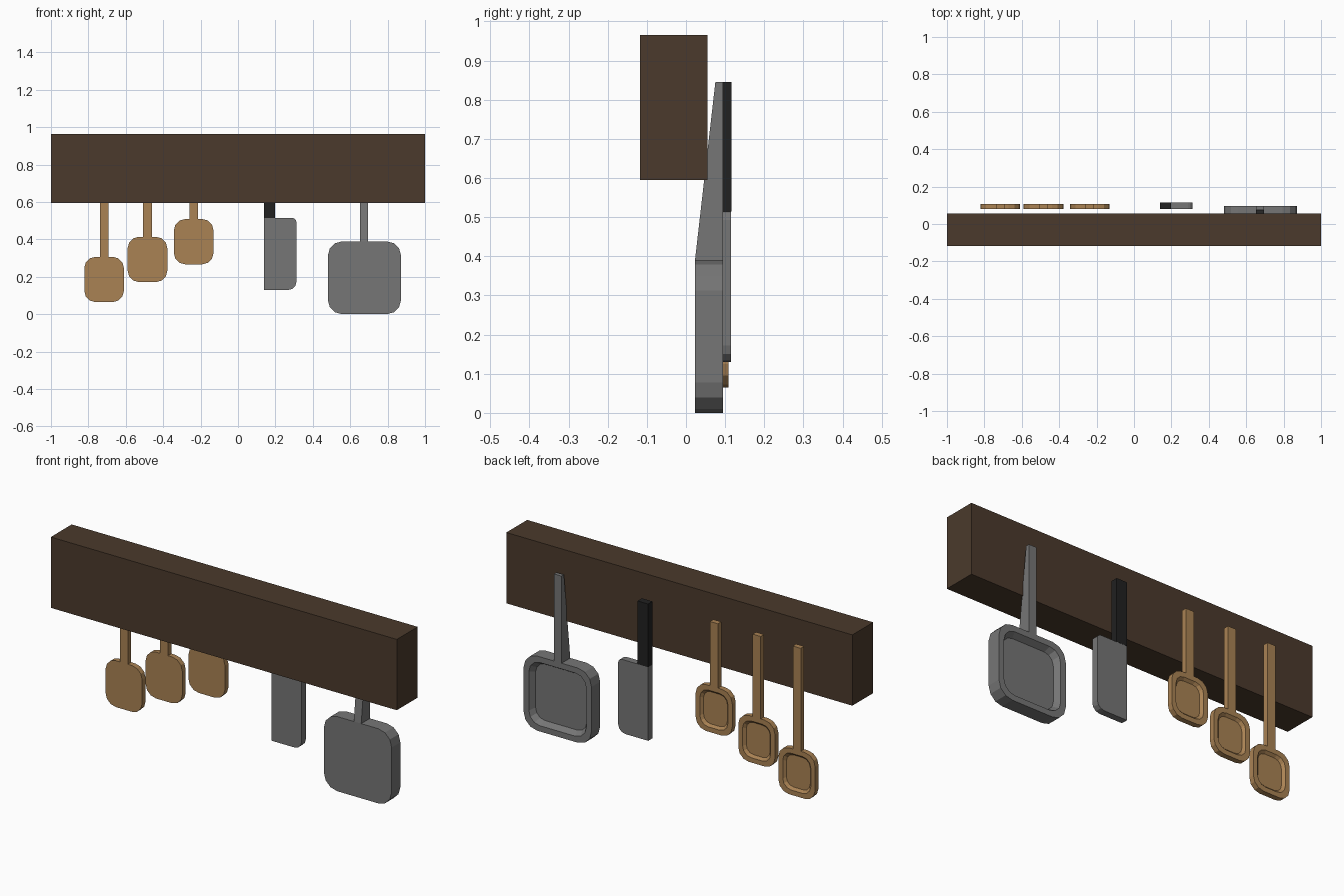
import bpy, bmesh, math

if "Cube" in bpy.data.objects:
    bpy.data.objects.remove(bpy.data.objects["Cube"])


def material(name, color):
    m = bpy.data.materials.new(name)
    m.diffuse_color = (*color, 1)
    m.use_nodes = True
    m.node_tree.nodes["Principled BSDF"].inputs["Base Color"].default_value = m.diffuse_color
    return m


BROWN = material("dark_wood", (0.07, 0.042, 0.025))
TAN = material("light_wood", (0.40, 0.225, 0.088))
GREY = material("steel", (0.18, 0.18, 0.18))
BLACK = material("black_grip", (0.015, 0.015, 0.015))


def outline(x0, x1, z0, z1, radii, seg=3):
    """Rounded rectangle in x/z; radii: top right, top left, bottom left, bottom right."""
    pts = []
    corners = [(x1, z1, -1, -1), (x0, z1, 1, -1), (x0, z0, 1, 1), (x1, z0, -1, 1)]
    for i, ((x, z, sx, sz), r) in enumerate(zip(corners, radii)):
        if r == 0:
            pts.append((x, z))
            continue
        for k in range(seg + 1):
            a = math.pi / 2 * (i + k / seg)
            pts.append((x + sx * r + r * math.cos(a), z + sz * r + r * math.sin(a)))
    return pts


def loft(name, loops, mat):
    """Join matching x/z outlines, each at its own y, and cap both ends."""
    bm = bmesh.new()
    rings = [[bm.verts.new((x, y, z)) for x, z in pts] for pts, y in loops]
    n = len(rings[0])
    for a, b in zip(rings, rings[1:]):
        for i in range(n):
            j = (i + 1) % n
            bm.faces.new((a[i], a[j], b[j], b[i]))
    bm.faces.new(rings[0])
    bm.faces.new(rings[-1])
    bmesh.ops.recalc_face_normals(bm, faces=bm.faces)
    me = bpy.data.meshes.new(name)
    bm.to_mesh(me)
    bm.free()
    me.materials.append(mat)
    ob = bpy.data.objects.new(name, me)
    bpy.context.collection.objects.link(ob)
    return ob


def box(name, x0, x1, y0, y1, z0, z1, mat):
    pts = outline(x0, x1, z0, z1, (0, 0, 0, 0))
    return loft(name, [(pts, y0), (pts, y1)], mat)


def dish(name, x0, x1, y0, y1, z0, z1, r, rim, slope, depth, mat):
    """Rounded slab with a sloped hollow in its back face."""
    def ring(d):
        return outline(x0 + d, x1 - d, z0 + d, z1 - d, [r - d * 0.5] * 4)
    loft(name, [(ring(0), y0), (ring(0), y1), (ring(rim), y1),
                (ring(rim + slope), y1 - depth)], mat)


TOP = 0.845

# Hanging beam
box("beam", -1, 1, -0.117, 0.055, 0.595, 0.965, BROWN)

# Wooden spoons, stepped in length
for i, (x, z) in enumerate([(-0.716, 0.065), (-0.484, 0.172), (-0.237, 0.267)], 1):
    dish(f"spoon_bowl_{i}", x - 0.106, x + 0.106, 0.08, 0.108, z, z + 0.242,
         0.06, 0.025, 0.012, 0.013, TAN)
    box(f"spoon_handle_{i}", x - 0.023, x + 0.023, 0.08, 0.108, z + 0.242, TOP, TAN)

# Cleaver
blade = outline(0.138, 0.312, 0.13, 0.515, (0.022, 0, 0, 0.042))
loft("cleaver_blade", [(blade, 0.08), (blade, 0.115)], GREY)
box("cleaver_grip", 0.138, 0.199, 0.08, 0.116, 0.515, TOP, BLACK)

# Pan with a handle that thins toward the tip
dish("pan_body", 0.48, 0.872, 0.023, 0.095, 0, 0.39, 0.078, 0.03, 0.018, 0.03, GREY)
handle = box("pan_handle", 0.653, 0.696, 0.023, 0.095, 0.39, TOP, GREY)
for v in handle.data.vertices:
    if v.co.z > 0.5 and v.co.y < 0.05:
        v.co.y = 0.075
